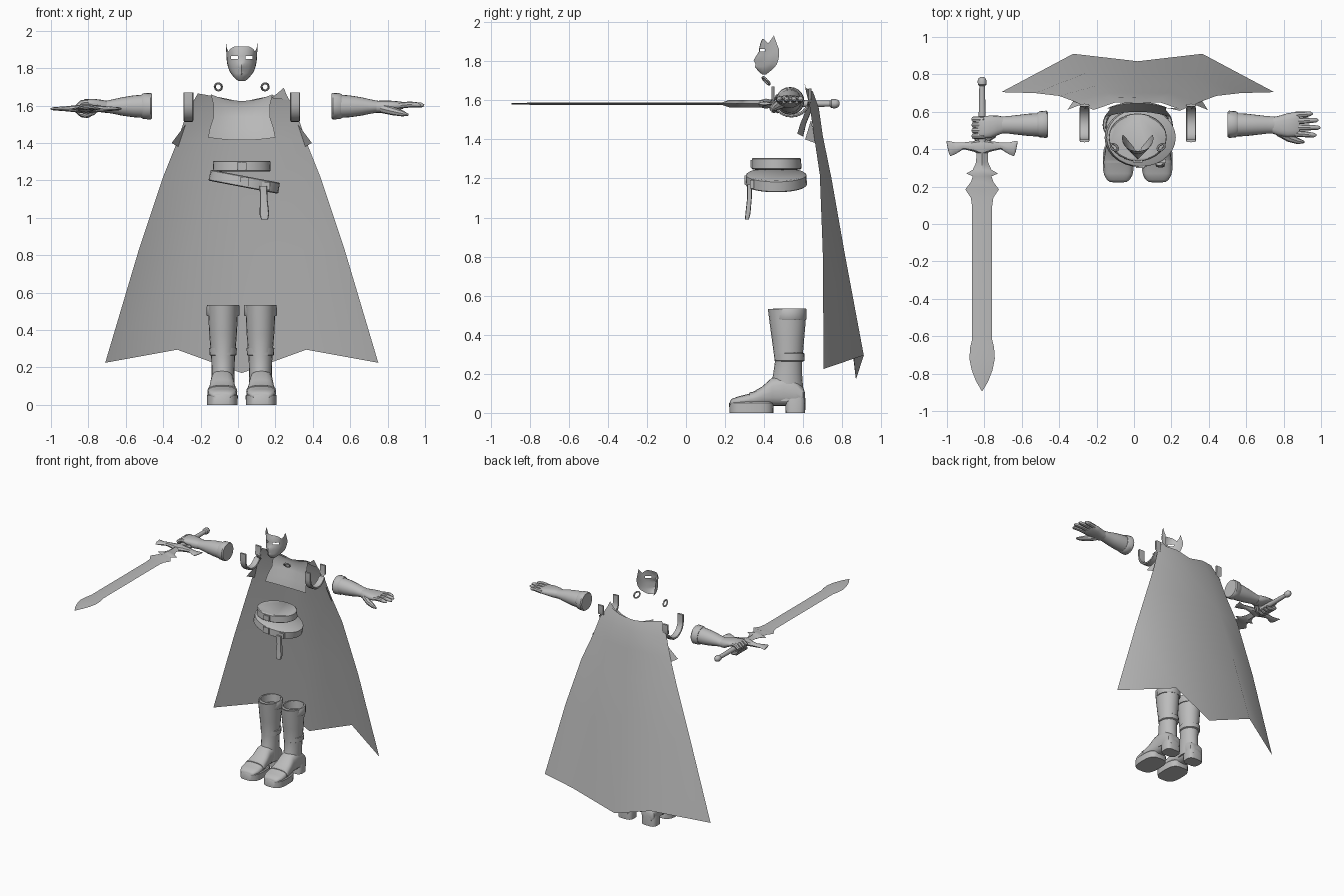
import bpy, bmesh, math
from mathutils import Vector as V

CX = 0.02  # body centre line
grey = bpy.data.materials.new("plain grey")
grey.diffuse_color = (0.5, 0.5, 0.5, 1)


def add_mesh(name, verts, faces, closed=True):
    bm = bmesh.new()
    vs = [bm.verts.new(v) for v in verts]
    for f in faces:
        bm.faces.new([vs[i] for i in f])
    if closed:
        bmesh.ops.recalc_face_normals(bm, faces=bm.faces)
    me = bpy.data.meshes.new(name)
    bm.to_mesh(me)
    bm.free()
    me.materials.append(grey)
    ob = bpy.data.objects.new(name, me)
    bpy.context.collection.objects.link(ob)
    return ob


def loft(name, rings):
    """Skin equal rings of points and close both ends."""
    n, m = len(rings[0]), len(rings)
    faces = [(i * n + j, i * n + (j + 1) % n, (i + 1) * n + (j + 1) % n, (i + 1) * n + j)
             for i in range(m - 1) for j in range(n)]
    faces += [tuple(range(n))[::-1], tuple(range((m - 1) * n, m * n))]
    return add_mesh(name, [p for r in rings for p in r], faces)


def tube(name, pts, radii, axis=None, n=16, p=1.0, turn=0.0):
    """Loft superellipse sections along points; radii are (side, up)."""
    pts = [V(q) for q in pts]
    rings = []
    for i, c in enumerate(pts):
        t = V(axis) if axis else pts[min(i + 1, len(pts) - 1)] - pts[max(i - 1, 0)]
        t.normalize()
        ref = V((0, 1, 0)) if abs(t.z) > 0.9 else V((0, 0, 1))
        u = ref.cross(t).normalized()
        v = t.cross(u)
        r = radii[i] if isinstance(radii, list) else radii
        ru, rv = r if isinstance(r, tuple) else (r, r)
        ring = []
        for k in range(n):
            a = 2 * math.pi * k / n + turn
            ca, sa = math.cos(a), math.sin(a)
            ring.append(c + u * ru * math.copysign(abs(ca) ** p, ca)
                        + v * rv * math.copysign(abs(sa) ** p, sa))
        rings.append(ring)
    return loft(name, rings)


def grid(name, rows, skip=()):
    n = len(rows[0])
    faces = [(i * n + j, i * n + j + 1, (i + 1) * n + j + 1, (i + 1) * n + j)
             for i in range(len(rows) - 1) for j in range(n - 1) if (i, j) not in skip]
    return add_mesh(name, [q for r in rows for q in r], faces, False)


# --- cape: rows of (x offset, y, z) from centre to edge, mirrored
cape_rows = [
    [(0, .87, .17), (.345, .91, .295), (.73, .705, .225)],
    [(0, .79, .83), (.27, .81, .83), (.55, .70, .83)],
    [(0, .73, 1.2), (.2, .745, 1.2), (.42, .685, 1.22)],
    [(0, .70, 1.42), (.17, .70, 1.42), (.34, .655, 1.42)],
    [(0, .675, 1.55), (.14, .68, 1.56), (.295, .635, 1.56)],
    [(0, .65, 1.62), (.12, .65, 1.645), (.235, .61, 1.665)]]
grid("cape", [[(CX - x, y, z) for x, y, z in r[:0:-1]] + [(CX + x, y, z) for x, y, z in r]
              for r in cape_rows])
for s in (-1, 1):  # small torn flaps on the cape edge
    add_mesh("cape_flap", [(CX + s * .30, .64, 1.5), (CX + s * .375, .61, 1.4), (CX + s * .34, .665, 1.38)],
             [(0, 1, 2)], False)
add_mesh("collar_point", [(.18, .62, 1.64), (.245, .605, 1.695), (.27, .62, 1.63)], [(0, 1, 2)], False)

# --- chest drape in front of the cape: (z, half width, y)
drape = []
for z, w, y in [(1.66, .165, .615), (1.60, .15, .625), (1.54, .15, .61), (1.48, .17, .585), (1.43, .18, .57)]:
    row = []
    for k in range(-5, 6):
        a = k / 5
        dip = .035 * (1 - a * a) if z > 1.65 else 0
        row.append((CX + w * a, y + .03 * (1 - a * a), z - dip - (.015 * (1 - a * a) if z < 1.45 else 0)))
    drape.append(row)
grid("chest_drape", drape[::-1])

# --- face mask: (z, front y, half width, back y)
mask, cols = [], 12
mask_rows = [(1.732, .39, .02, .41), (1.752, .368, .042, .435), (1.772, .366, .058, .455), (1.785, .37, .066, .465),
             (1.805, .368, .073, .472), (1.83, .372, .079, .477), (1.85, .376, .081, .477),
             (1.864, .374, .082, .475), (1.89, .38, .083, .465), (1.91, .39, .083, .45)]
for i, (z, yf, w, yb) in enumerate(mask_rows):
    row = []
    for k in range(cols + 1):
        a = math.radians(-90 + 180 * k / cols)
        nose = max(0, 1 - abs(a) / .4) * max(0, 1 - abs(z - 1.805) / .05) * .022
        lips = max(0, 1 - abs(a) / .5) * (.006 if i == 2 else 0)
        top = 0
        if i == len(mask_rows) - 1:  # pointed ears and notches
            top = {0: .022, 1: 0, 2: -.02, 3: -.005}.get(min(k, cols - k), .005)
        row.append((CX + w * math.sin(a), yb + (yf - yb) * math.cos(a) - nose - lips, z + top))
    mask.append(row)
grid("face_mask", mask, {(6, 3), (6, 4), (6, 7), (6, 8)})

# --- clasps and upper arm bands
for s in (-1, 1):
    x = CX + s * .125
    ring = [(x + .019 * math.cos(a), .41 + .016 * math.cos(a * 1) * s * .5 - .016 * math.sin(a), 1.70 + .019 * math.sin(a))
            for a in [math.pi * k / 6 for k in range(13)]]
    tube("clasp_ring", ring, .006, n=6)
    xb = CX + s * .285
    arc = [(.445, 1.67)] + [(.54 - .095 * math.cos(math.pi * k / 12), 1.615 - .095 * math.sin(math.pi * k / 12))
                            for k in range(13)] + [(.635, 1.66)]
    outer = [(xb, y, z) for y, z in arc]
    tube("arm_band", outer, (.026, .008), n=8, p=.4)

# --- gloves
for s, start in ((1, .50), (-1, -.46)):
    def gx(d):
        return start + s * d
    tube("glove_cuff", [(gx(d), .533, 1.597) for d in (0, .008, .045, .055)],
         [(.066, .066), (.073, .071), (.07, .069), (.062, .063)], (1, 0, 0), 20)
    tube("glove_forearm", [(gx(d), .53, 1.597 - d * .01) for d in (.05, .10, .16, .21, .245, .26)],
         [(.062, .062), (.06, .058), (.053, .049), (.047, .038), (.045, .032), (.042, .03)], (1, 0, 0), 20)

# open left hand
tube("open_palm", [(.74, .528, 1.593), (.77, .525, 1.594), (.82, .528, 1.598), (.87, .533, 1.6), (.885, .535, 1.6)],
     [(.044, .032), (.052, .033), (.064, .028), (.066, .022), (.058, .015)], (1, 0, 0), 16, .8)
for y0, y1, x1 in ((.583, .59, .955), (.55, .555, .985), (.517, .515, .995), (.484, .475, .975)):
    tube("finger", [(.86, y0, 1.6), (.92, (y0 + y1) / 2, 1.606), (x1 - .012, y1, 1.603), (x1, y1, 1.6)],
         [.017, .016, .012, .005], n=8)
tube("thumb", [(.775, .495, 1.585), (.83, .46, 1.57), (.88, .442, 1.558), (.91, .438, 1.55)],
     [.026, .022, .016, .006], n=8)

# gripping right hand
tube("grip_palm", [(-.70, .53, 1.593), (-.73, .527, 1.597), (-.77, .52, 1.61), (-.82, .515, 1.618), (-.845, .515, 1.61)],
     [(.044, .032), (.053, .034), (.06, .026), (.058, .016), (.05, .006)], (1, 0, 0), 16, .8)
for y in (.47, .50, .53, .56):
    arc = [math.radians(d) for d in (80, 120, 160, 200, 240, 280, 310)]
    tube("grip_finger", [(-.81 + .048 * math.cos(a), y, 1.583 + .036 * math.sin(a)) for a in arc],
         [.014, .016, .016, .016, .015, .014, .008], n=8)
tube("grip_thumb", [(-.75, .48, 1.59), (-.78, .458, 1.565), (-.82, .45, 1.55), (-.85, .455, 1.555)],
     [.02, .019, .016, .008], n=8)

# --- sword pointing forward
SX, SZ = -.812, 1.583
blade = [(.40, .03), (.33, .032), (.29, .05), (.27, .085), (.255, .05), (.225, .06), (.185, .09), (.14, .06),
         (.09, .053), (-.615, .053), (-.66, .064), (-.72, .068), (-.78, .056), (-.84, .033), (-.893, .002)]
loft("sword_blade", [[(SX - w, y, SZ), (SX, y, SZ + h), (SX + w, y, SZ), (SX, y, SZ - h)]
                     for y, w in blade for h in (.02 if y > .2 else .007 if y > -.8 else .003,)])
half = [(0, .41, .045, .026), (.045, .415, .028, .02), (.10, .418, .018, .014), (.14, .405, .03, .011),
        (.17, .402, .04, .009), (.18, .415, .03, .007), (.19, .44, .005, .003)]
side = [(-d, y, a, b) for d, y, a, b in half[:0:-1]] + half
tube("sword_guard", [(SX + d, y, SZ) for d, y, a, b in side], [(a, b) for d, y, a, b in side], (1, 0, 0), 8)
tube("sword_grip", [(SX, y, SZ) for y in (.42, .50, .60, .70, .74)], [.02, .022, .018, .016, .015], n=12)
tube("sword_pommel", [(SX, y, SZ) for y in (.735, .745, .765, .78, .787)], [.012, .023, .024, .018, .006], n=12)

# --- belts
tube("waist_belt", [(CX, .463, z) for z in (1.247, 1.252, 1.3, 1.305)],
     [(.148, .122), (.155, .128), (.153, .126), (.147, .12)], (0, 0, 1), 28)
tilt = V((.19, 0, 1)).normalized()
c = V((.034, .462, 1.193))
tube("hip_belt", [c + tilt * d for d in (-.03, -.025, .025, .03)],
     [(.182, .15), (.19, .157), (.188, .155), (.18, .148)], tilt, 28)
for name, x, z, w, h in (("waist_buckle", CX, 1.276, .035, .027), ("hip_buckle", .035, 1.193, .035, .033),
                         ("hip_loop", .15, 1.17, .03, .03)):
    y = .337 if "waist" in name else (.308 if x < .1 else .335)
    tube(name, [(x, y + .012, z), (x, y - .008, z)], (w, h), (0, 1, 0), 4, 1, math.pi / 4)
tube("hanging_strap", [(.135, .325, 1.17), (.138, .325, 1.10), (.141, .317, 1.02), (.142, .312, .99)],
     [(.02, .012), (.02, .012), (.026, .013), (.018, .01)], (0, 0, 1), 8, .5)

# --- boots
for s in (-1, 1):
    bx = CX + s * .10
    shaft = [(.06, .515, .062, .085), (.12, .515, .062, .085), (.19, .52, .061, .075), (.26, .525, .064, .07),
             (.38, .522, .074, .083), (.46, .52, .078, .092), (.533, .517, .08, .098), (.533, .517, .072, .09),
             (.44, .52, .066, .08)]
    tube("boot_shaft", [(bx, y, z) for z, y, a, b in shaft], [(a, b) for z, y, a, b in shaft], (0, 0, 1), 20)
    # folded top band, left hollow inside
    band = [(.475, .084, .084), (.48, .088, .087), (.53, .087, .086), (.535, .083, .083), (.535, .074, .076), (.46, .07, .07)]
    tube("boot_top_band", [(bx, .53, z) for z, a, b in band], [(a, b) for z, a, b in band], (0, 0, 1), 20)
    tube("boot_strap", [(bx, .53, z) for z in (.262, .267, .303, .308)],
         [(.064, .068), (.072, .076), (.074, .077), (.066, .069)], (0, 0, 1), 20)
    # foot sections: y, half width, top height
    foot = [(.225, .045, .06), (.235, .06, .072), (.27, .076, .085), (.33, .078, .10), (.39, .07, .135),
            (.44, .063, .18), (.50, .062, .19), (.56, .062, .17), (.60, .055, .13), (.61, .04, .10)]
    fx = bx + s * .004
    tube("boot_foot", [(fx, y, (t + .035) / 2) for y, w, t in foot],
         [(w, (t - .035) / 2) for y, w, t in foot], (0, 1, 0), 20, .75)
    tube("toe_cap_seam", [(fx, .325, .068), (fx, .34, .072)], (.08, .036), (0, 1, 0), 20, .75)
    tube("boot_sole", [(fx, .335, z) for z in (0, .05, .058)], [(.082, .113), (.083, .114), (.076, .108)],
         (0, 0, 1), 24, .65)
    tube("boot_heel", [(fx, .56, z) for z in (0, .06, .10)], [(.062, .05), (.062, .052), (.055, .048)],
         (0, 0, 1), 20, .6)

# smooth shading with sharp edges kept
bpy.ops.object.select_all(action='SELECT')
bpy.context.view_layer.objects.active = bpy.context.selected_objects[0]
bpy.ops.object.shade_smooth_by_angle(angle=math.radians(40))
